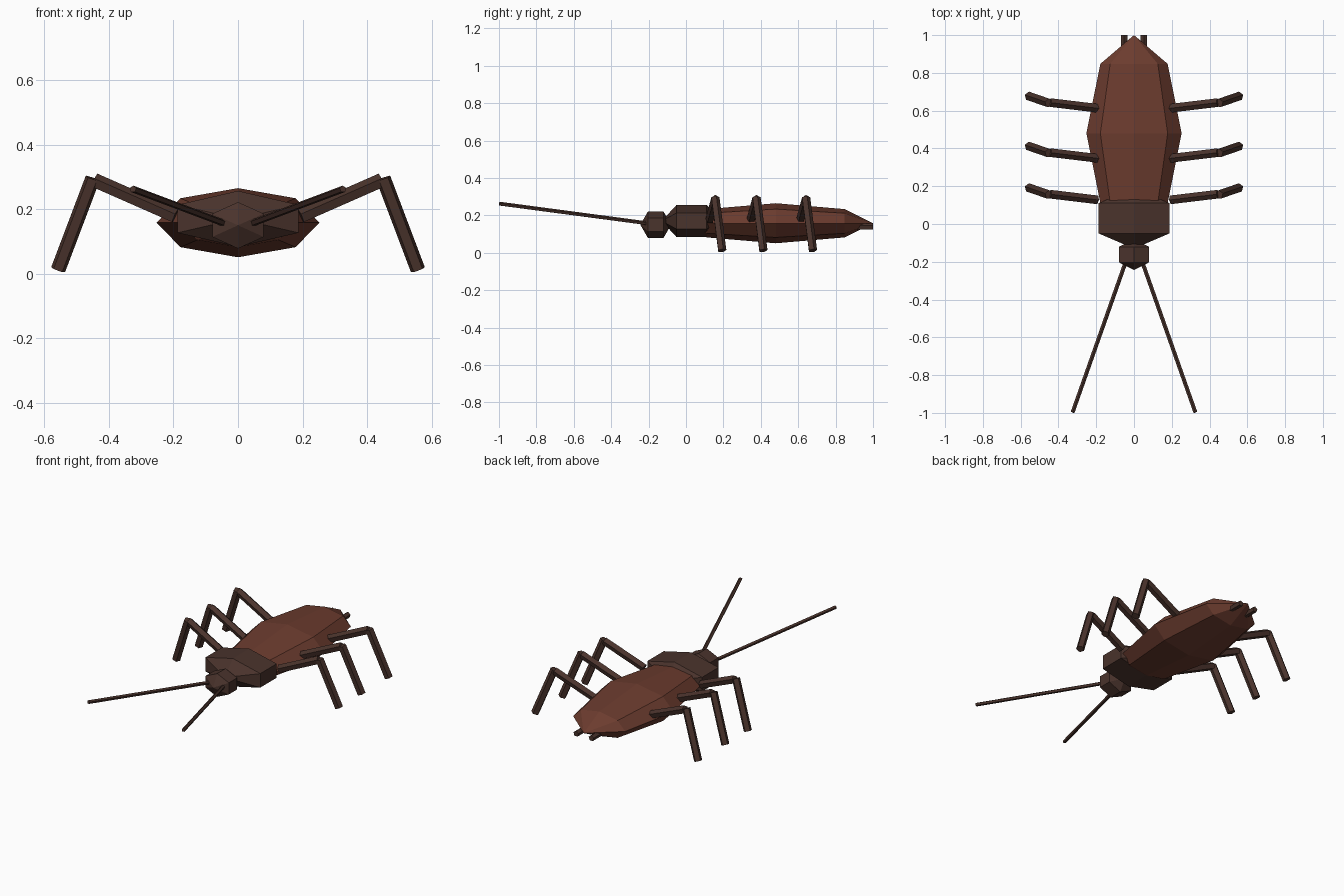
import bpy, math
from mathutils import Vector, Matrix

if "Cube" in bpy.data.objects:
    bpy.data.objects.remove(bpy.data.objects["Cube"])


def material(name, rgb):
    m = bpy.data.materials.new(name)
    m.diffuse_color = (*rgb, 1)
    m.use_nodes = True
    m.node_tree.nodes["Principled BSDF"].inputs["Base Color"].default_value = m.diffuse_color
    return m


shell = material("reddish brown shell", (0.150, 0.045, 0.028))
dark = material("dark brown", (0.068, 0.033, 0.025))


def body_part(name, center, radii, segments, rings, mat):
    """Faceted ellipsoid with its poles along y; radii are x, y, z."""
    bpy.ops.mesh.primitive_uv_sphere_add(segments=segments, ring_count=rings, radius=1)
    ob = bpy.context.object
    ob.name = name
    rx, ry, rz = radii
    ob.data.transform(Matrix.Translation(center) @ Matrix.Diagonal((rx, ry, rz, 1))
                      @ Matrix.Rotation(math.pi / 2, 4, 'X'))
    ob.data.materials.append(mat)


def rod(name, a, b, radius, sides=5, roll=0.0):
    """Thin faceted prism running from a to b."""
    a, b = Vector(a), Vector(b)
    d = b - a
    bpy.ops.mesh.primitive_cylinder_add(vertices=sides, radius=radius, depth=d.length)
    ob = bpy.context.object
    ob.name = name
    ob.data.transform(Matrix.Translation((a + b) / 2)
                      @ d.to_track_quat('Z', 'Y').to_matrix().to_4x4()
                      @ Matrix.Rotation(roll, 4, 'Z'))
    ob.data.materials.append(dark)


# Body
body_part("abdomen", (0, 0.48, 0.158), (0.252, 0.52, 0.107), 8, 4, shell)
body_part("thorax", (0, 0.03, 0.17), (0.25, 0.16, 0.10), 6, 3, dark)
body_part("head", (0, -0.162, 0.15), (0.106, 0.082, 0.083), 6, 2, dark)

for s, side in ((1, "right"), (-1, "left")):
    # Legs
    for y, pos in ((0.13, "front"), (0.35, "middle"), (0.615, "rear")):
        knee = (s * 0.445, y + 0.028, 0.288)
        rod(f"{pos}_{side}_upper_leg", (s * 0.195, y - 0.002, 0.178), knee, 0.024)
        rod(f"{pos}_{side}_lower_leg", (s * 0.45, y + 0.025, 0.295),
            (s * 0.557, y + 0.062, 0.012), 0.024)
    # Antennae and tail feelers
    rod(f"{side}_antenna", (s * 0.04, -0.19, 0.155), (s * 0.325, -0.997, 0.262), 0.011)
    rod(f"{side}_tail_feeler", (s * 0.052, 0.80, 0.14), (s * 0.052, 1.0, 0.14), 0.018)
